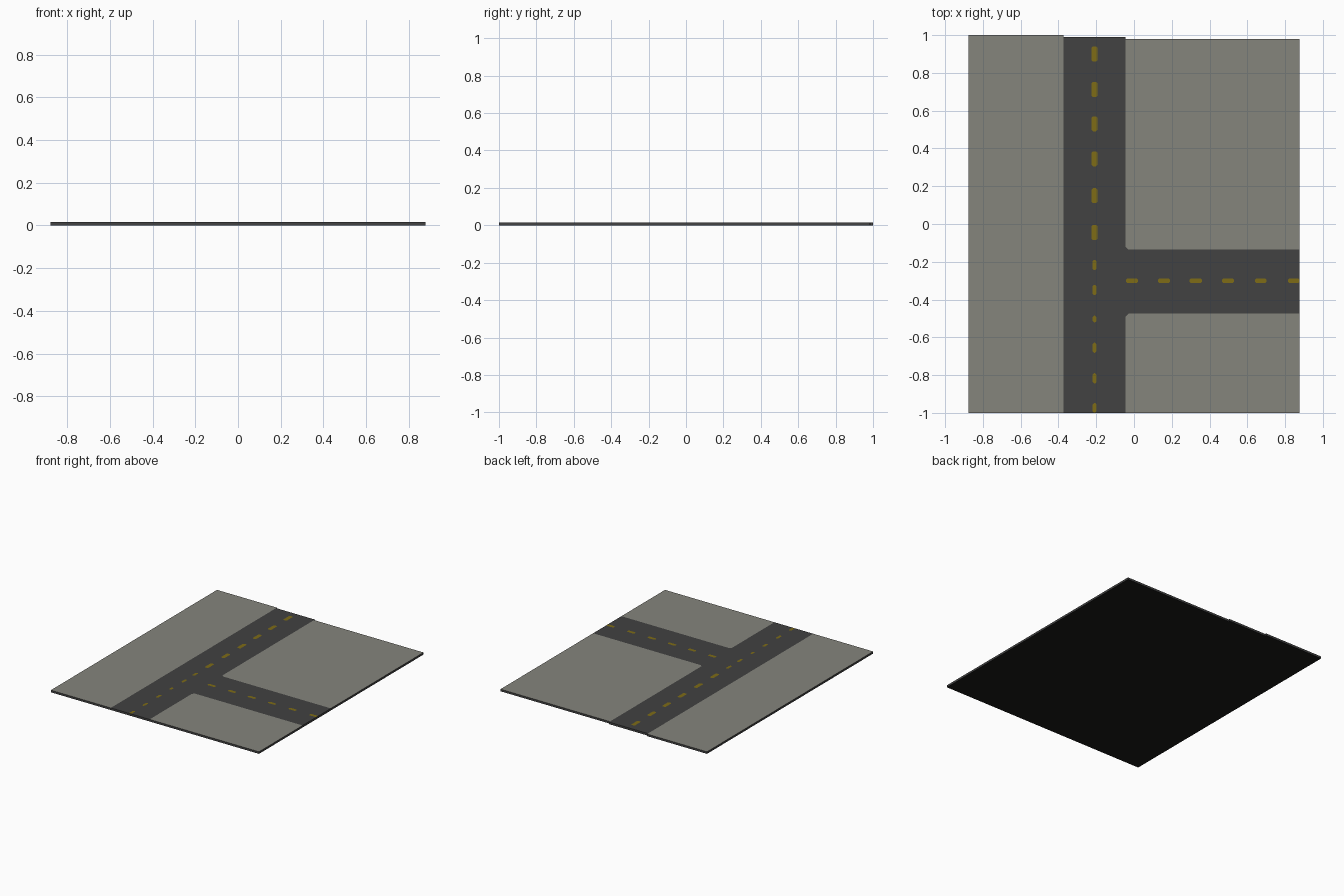
import bpy, bmesh

if "Cube" in bpy.data.objects:
    bpy.data.objects.remove(bpy.data.objects["Cube"])

H = 0.016          # slab thickness
L, R = -0.877, 0.877
RL, RR = -0.372, -0.045   # main road edges
BB, BT = -0.475, -0.135   # side road edges
C = 0.015          # kerb corner cut


def material(name, rgb):
    m = bpy.data.materials.new(name)
    m.diffuse_color = (*rgb, 1)
    m.use_nodes = True
    m.node_tree.nodes["Principled BSDF"].inputs["Base Color"].default_value = m.diffuse_color
    return m


pavement = material("pavement_grey", (0.235, 0.232, 0.203))
asphalt = material("asphalt_dark", (0.054, 0.054, 0.054))
underside = material("underside_black", (0.01, 0.01, 0.009))
paint = material("lane_yellow", (0.21, 0.15, 0.008))


def finish(bm, name, mats):
    me = bpy.data.meshes.new(name)
    bm.to_mesh(me)
    bm.free()
    for m in mats:
        me.materials.append(m)
    ob = bpy.data.objects.new(name, me)
    bpy.context.collection.objects.link(ob)
    return ob


# Road slab: top regions share corner points, then the outline drops to the ground
regions = [
    (0, [(L, -1), (RL, -1), (RL, 0.99), (RL, 1), (L, 1)]),
    (0, [(RR + C, BT), (R, BT), (R, 0.98), (RR, 0.98), (RR, BT + C)]),
    (0, [(RR, -1), (R, -1), (R, BB), (RR + C, BB), (RR, BB - C)]),
    (1, [(RL, -1), (RR, -1), (RR, BB - C), (RR + C, BB), (R, BB), (R, BT),
         (RR + C, BT), (RR, BT + C), (RR, 0.98), (RR, 0.99), (RL, 0.99)]),
]
bm = bmesh.new()
for index, pts in regions:
    f = bm.faces.new([bm.verts.new((x, y, H)) for x, y in pts])
    f.material_index = index
bmesh.ops.remove_doubles(bm, verts=bm.verts[:], dist=1e-5)
rim = [e for e in bm.edges if e.is_boundary]
new = bmesh.ops.extrude_edge_only(bm, edges=rim)["geom"]
for v in new:
    if isinstance(v, bmesh.types.BMVert):
        v.co.z = 0
bmesh.ops.holes_fill(bm, edges=[e for e in bm.edges if e.is_boundary], sides=0)
bmesh.ops.recalc_face_normals(bm, faces=bm.faces[:])
for f in bm.faces:
    if f.normal.z < -0.5:
        f.material_index = 2      # bottom
    elif f.normal.z < 0.5:
        f.material_index = 1      # sides
finish(bm, "road_slab", [pavement, asphalt, underside])


# Painted dashes: thin plates with clipped corners
def dash(bm, x0, x1, y0, y1):
    c = 0.007
    z = H + 0.0008
    pts = [(x0 + c, y0), (x1 - c, y0), (x1, y0 + c), (x1, y1 - c),
           (x1 - c, y1), (x0 + c, y1), (x0, y1 - c), (x0, y0 + c)]
    bm.faces.new([bm.verts.new((x, y, z)) for x, y in pts])


bm = bmesh.new()
for y in (0.9, 0.712, 0.53, 0.345, 0.15, -0.045):
    dash(bm, -0.224, -0.194, y - 0.04, y + 0.04)
for y in (-0.217, -0.35, -0.503, -0.655, -0.817, -0.975):
    h = 0.018 if y == -0.503 else 0.027
    dash(bm, -0.219, -0.199, max(y - h, -1), y + h)
finish(bm, "main_road_dashes", [paint])

bm = bmesh.new()
for x0, x1 in ((-0.042, 0.02), (0.128, 0.19), (0.295, 0.36),
               (0.465, 0.53), (0.64, 0.702), (0.815, R)):
    dash(bm, x0, x1, -0.313, -0.288)
finish(bm, "side_road_dashes", [paint])
